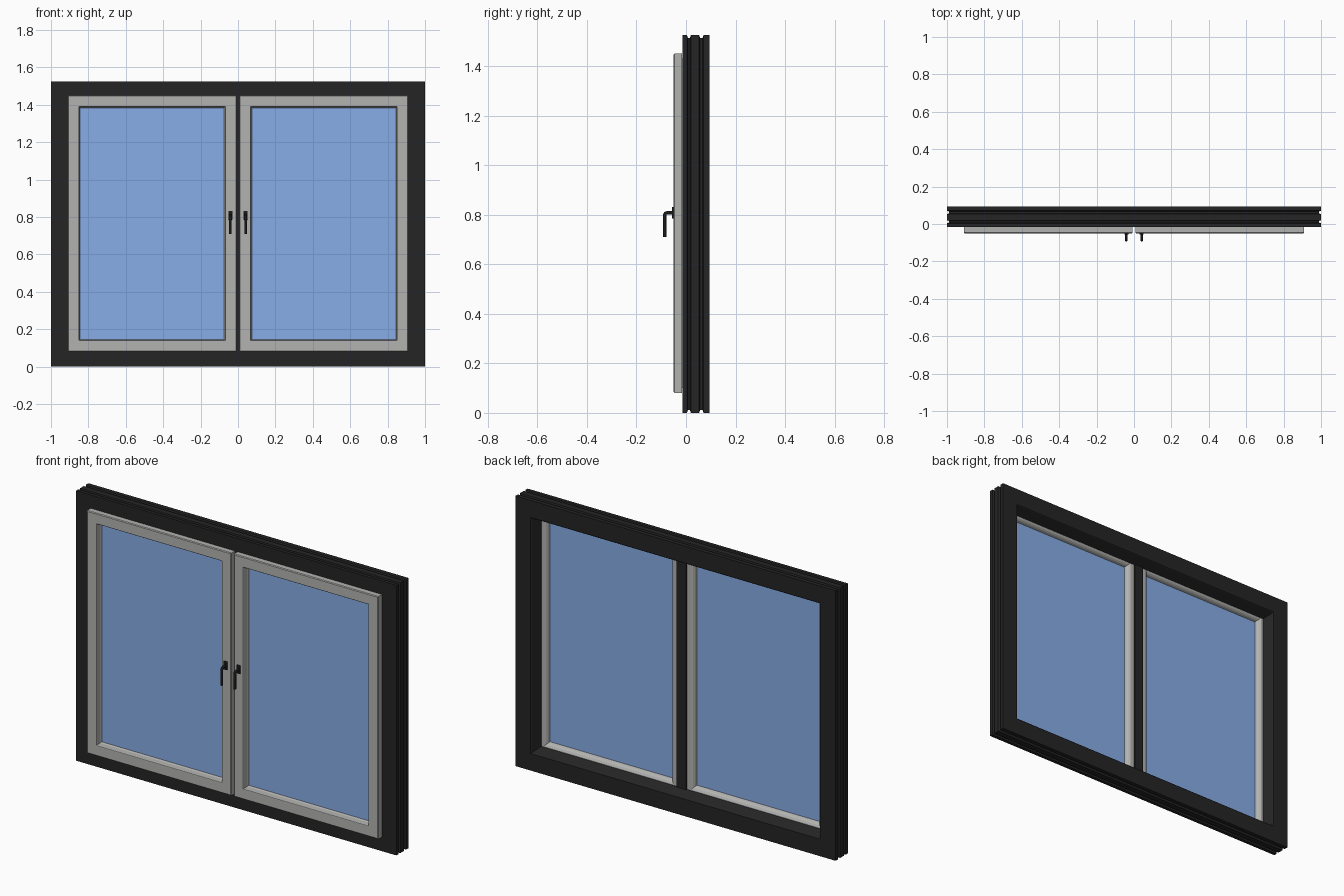
import bpy, bmesh
from mathutils import Vector

if "Cube" in bpy.data.objects:
    bpy.data.objects.remove(bpy.data.objects["Cube"])


def material(name, color):
    m = bpy.data.materials.new(name)
    m.diffuse_color = color
    m.use_nodes = True
    m.node_tree.nodes["Principled BSDF"].inputs["Base Color"].default_value = m.diffuse_color
    return m


DARK = material("dark_coating", (0.018, 0.018, 0.018, 1))
BLACK = material("handle_black", (0.01, 0.01, 0.01, 1))
GREY = material("light_grey", (0.45, 0.45, 0.44, 1))
GLASS = material("blue_glass", (0.25, 0.42, 0.8, 0.5))


def finish(name, bm, mat):
    bmesh.ops.recalc_face_normals(bm, faces=bm.faces)
    me = bpy.data.meshes.new(name)
    bm.to_mesh(me)
    bm.free()
    me.materials.append(mat)
    ob = bpy.data.objects.new(name, me)
    bpy.context.collection.objects.link(ob)
    return ob


def ring(name, x0, x1, z0, z1, profile, mat):
    """Mitred rectangular frame; profile is a closed loop of (inset, y)."""
    bm = bmesh.new()
    corners = [(x0, z0, 1, 1), (x1, z0, -1, 1), (x1, z1, -1, -1), (x0, z1, 1, -1)]
    loops = [[bm.verts.new((cx + sx * d, y, cz + sz * d)) for d, y in profile]
             for cx, cz, sx, sz in corners]
    n = len(profile)
    for i in range(4):
        a, b = loops[i], loops[(i + 1) % 4]
        for j in range(n):
            k = (j + 1) % n
            bm.faces.new((a[j], a[k], b[k], b[j]))
    return finish(name, bm, mat)


def box(name, x0, x1, y0, y1, z0, z1, mat, bevel=0):
    bm = bmesh.new()
    bmesh.ops.create_cube(bm, size=1)
    for v in bm.verts:
        v.co = Vector(((x0 + x1) / 2 + v.co.x * (x1 - x0),
                       (y0 + y1) / 2 + v.co.y * (y1 - y0),
                       (z0 + z1) / 2 + v.co.z * (z1 - z0)))
    if bevel:
        bmesh.ops.bevel(bm, geom=bm.edges[:], offset=bevel, segments=2,
                        profile=0.5, affect='EDGES')
    return finish(name, bm, mat)


# Outer frame: grooved outside, rebated front, splayed back reveal
frame_profile = [
    (0, -0.015), (0, 0.004), (0.012, 0.008), (0.012, 0.016), (0, 0.020),
    (0, 0.053), (0.012, 0.057), (0.012, 0.067), (0, 0.071), (0, 0.094),
    (0.096, 0.094), (0.100, 0.090), (0.122, 0.040), (0.122, 0.036),
    (0.107, 0.036), (0.107, -0.015)]
ring("outer_frame", -1, 1, 0, 1.525, frame_profile, DARK)

# Centre mullion behind the meeting sashes
box("mullion", -0.03, 0.03, -0.012, 0.042, 0.10, 1.425, DARK, 0.002)

# Sash: front flange overlapping the frame, body in the rebate, curved beads
sash_profile = [
    (0, -0.016), (0, -0.046), (0.004, -0.05), (0.056, -0.05), (0.059, -0.049),
    (0.061, -0.046), (0.062, -0.020), (0.066, -0.010), (0.066, 0.008),
    (0.062, 0.020), (0.056, 0.028), (0.046, 0.034),
    (0.020, 0.034), (0.020, -0.016)]

for side, s in (("left", -1), ("right", 1)):
    x0, x1 = sorted((s * 0.008, s * 0.91))
    ring(side + "_sash", x0, x1, 0.08, 1.45, sash_profile, GREY)
    box(side + "_glass", x0 + 0.06, x1 - 0.06, -0.009, 0.007, 0.14, 1.39, GLASS)

    # Handle: rosette plus bent round lever
    hx = s * 0.041
    box(side + "_handle_plate", hx - 0.011, hx + 0.011, -0.057, -0.049,
        0.785, 0.832, BLACK, 0.002)
    cu = bpy.data.curves.new(side + "_handle_lever", 'CURVE')
    cu.dimensions = '3D'
    cu.bevel_depth = 0.0075
    cu.bevel_resolution = 3
    cu.use_fill_caps = True
    path = [(-0.05, 0.808), (-0.076, 0.808), (-0.083, 0.805),
            (-0.0865, 0.797), (-0.0865, 0.71)]
    sp = cu.splines.new('POLY')
    sp.points.add(len(path) - 1)
    for p, (y, z) in zip(sp.points, path):
        p.co = (hx, y, z, 1)
    cu.materials.append(BLACK)
    lever = bpy.data.objects.new(side + "_handle_lever", cu)
    bpy.context.collection.objects.link(lever)
